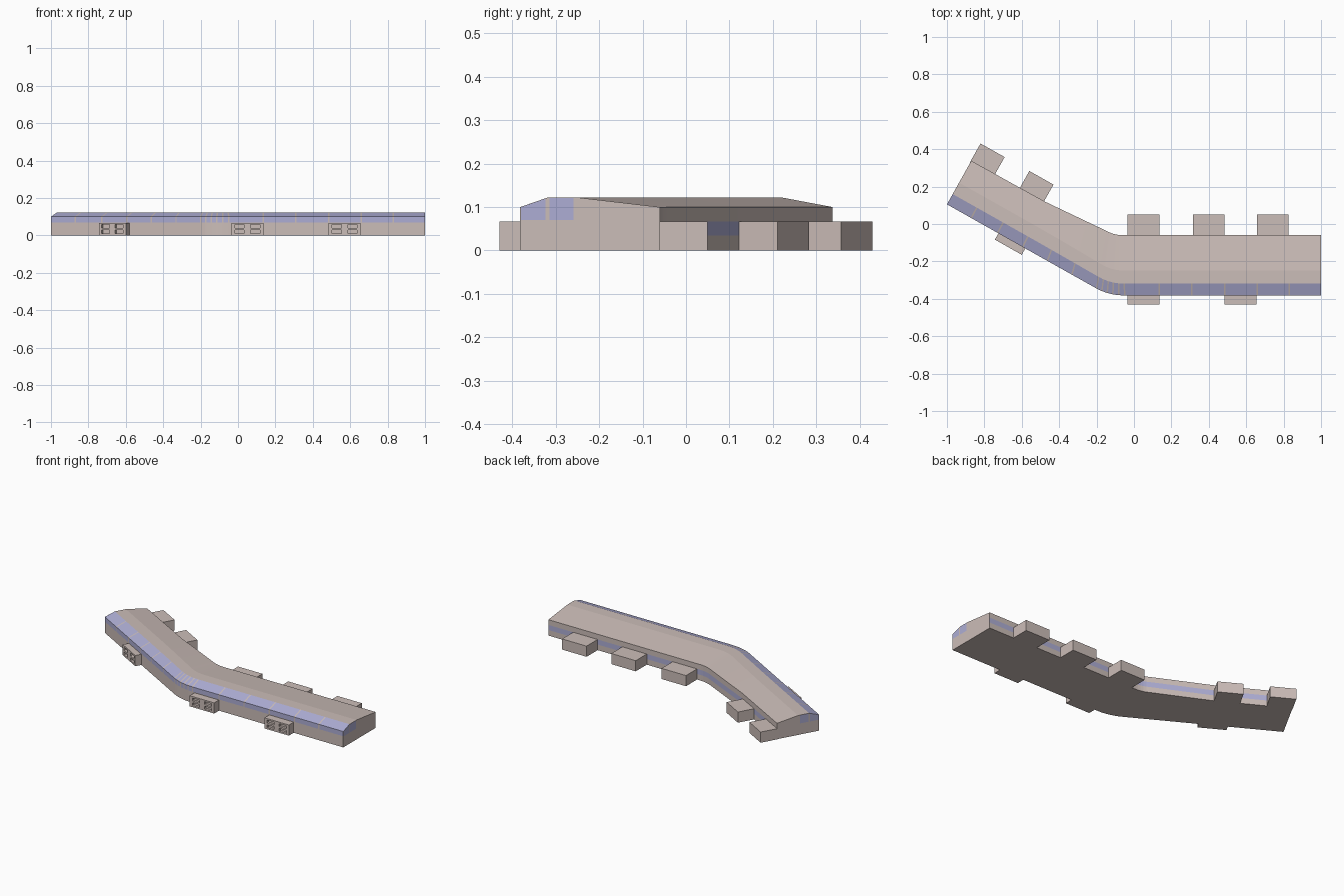
import bpy, bmesh, math
from mathutils import Vector, Matrix

if "Cube" in bpy.data.objects:
    bpy.data.objects.remove(bpy.data.objects["Cube"])


def material(name, rgb):
    m = bpy.data.materials.new(name)
    m.diffuse_color = (*rgb, 1)
    m.use_nodes = True
    m.node_tree.nodes["Principled BSDF"].inputs["Base Color"].default_value = m.diffuse_color
    return m


STONE = material("stone", (0.60, 0.51, 0.48))
GLASS = material("glass", (0.42, 0.42, 0.66))


def new_object(name, bm, mats):
    me = bpy.data.meshes.new(name)
    bmesh.ops.recalc_face_normals(bm, faces=bm.faces)
    bm.to_mesh(me)
    bm.free()
    for m in mats:
        me.materials.append(m)
    ob = bpy.data.objects.new(name, me)
    bpy.context.collection.objects.link(ob)
    return ob


def lerp(a, b, t):
    return (a[0].lerp(b[0], t), a[1].lerp(b[1], t))


def pair(fx, fy, bx, by):
    return (Vector((fx, fy)), Vector((bx, by)))


def curve(a, c, b, t):
    return a.lerp(c, t).lerp(c.lerp(b, t), t)


# Plan: pairs of front-edge and back-edge points, right end to left end
right = pair(1, -.382, 1, -.06)
bend_a = pair(-.05, -.382, -.06, -.06)
corner = pair(-.132, -.382, -.105, -.06)
bend_b = pair(-.2, -.345, -.145, -.038)
knee = pair(-.595, -.123, -.475, .119)
left = pair(-1, .105, -.87, .338)

centres = [right]
centres += [pair(x, -.382, x, -.06) for x in (.83, .66, .485, .31, .135)]
centres += [tuple(curve(bend_a[k], corner[k], bend_b[k], i / 5) for k in (0, 1)) for i in range(6)]
centres += [lerp(bend_b, knee, t) for t in (1 / 3, 2 / 3)] + [knee]
centres += [lerp(knee, left, t) for t in (.33, .68)] + [left]

# Each inner station becomes a narrow mullion between two stations
stations, mullion_strips = [right], set()
for a, b, c in zip(centres, centres[1:], centres[2:]):
    mullion_strips.add(len(stations))
    for n in (a, c):
        stations.append(lerp(b, n, .004 / max((n[0] - b[0]).length, .01)))
stations.append(left)

# Cross-section: (inset from front edge, or None for the back edge; height)
PROFILE = [(0, 0), (0, .07), (0, .1), (.063, .122), (.133, .122),
           (None, .1), (None, .067), (None, .035), (None, 0)]


def place(station, inset, z):
    f, b = station
    p = b if inset is None else f + (b - f).normalized() * inset
    return Vector((p.x, p.y, z))


# Main hall swept along the plan, with glass strips
bm = bmesh.new()
rings = [[bm.verts.new(place(s, d, z)) for d, z in PROFILE] for s in stations]
n = len(PROFILE)
for i, (r0, r1) in enumerate(zip(rings, rings[1:])):
    for j in range(n):
        k = (j + 1) % n
        face = bm.faces.new((r0[j], r1[j], r1[k], r0[k]))
        glazed = (j in (1, 2) and i not in mullion_strips) or j == 6
        face.material_index = int(glazed)
bm.faces.new(rings[0])
bm.faces.new(rings[-1])
new_object("main_hall", bm, [STONE, GLASS])

# Glazing on the two gable ends
for name, s, out in (("right_end_glass", right, Vector((1, 0, 0))),
                     ("left_end_glass", left, Vector((-.87, .49, 0)))):
    bm = bmesh.new()
    for d0, d1, z0, z1 in ((.002, .058, .1, .119), (.067, .123, .121, .121)):
        quad = ((d0, .07), (d1, .07), (d1, z1), (d0, z0))
        bm.faces.new([bm.verts.new(place(s, d, z) + out * .0015) for d, z in quad])
    bm.normal_update()
    for f in bm.faces:
        if f.normal.dot(out) < 0:
            f.normal_flip()
    me = bpy.data.meshes.new(name)
    bm.to_mesh(me)
    bm.free()
    me.materials.append(GLASS)
    bpy.context.collection.objects.link(bpy.data.objects.new(name, me))


# Annex boxes: origin at the middle of the outer face, local -y facing out
def add_cube(bm, x0, x1, y0, y1, z0, z1):
    m = Matrix.Translation(((x0 + x1) / 2, (y0 + y1) / 2, (z0 + z1) / 2))
    m = m @ Matrix.Diagonal((x1 - x0, y1 - y0, z1 - z0, 1))
    bmesh.ops.create_cube(bm, size=1, matrix=m)


def annex(name, x, y, angle, width, depth, windows=False):
    place_m = Matrix.Translation((x, y, 0)) @ Matrix.Rotation(math.radians(angle), 4, 'Z')
    bm = bmesh.new()
    add_cube(bm, -width / 2, width / 2, 0, depth, 0, .067)
    ob = new_object(name, bm, [STONE])
    ob.matrix_world = place_m
    if not windows:
        return
    # Four recessed windows
    bm = bmesh.new()
    for wx in (-.042, .042):
        for z in (.010, .039):
            add_cube(bm, wx - .025, wx + .025, -.02, .015, z, z + .018)
    cutter = new_object(name + "_window_cutter", bm, [STONE])
    cutter.matrix_world = place_m
    cutter.hide_render = True
    cutter.hide_viewport = True
    cutter.display_type = 'WIRE'
    mod = ob.modifiers.new("windows", 'BOOLEAN')
    mod.operation = 'DIFFERENCE'
    mod.object = cutter
    mod.solver = 'EXACT'


for i, x in enumerate((.05, .4, .742)):
    annex(f"back_annex_{i + 1}", x, .05, 180, .17, .125)
for i, x in enumerate((.05, .57)):
    annex(f"front_annex_{i + 1}", x, -.43, 0, .17, .065, True)
annex("front_wing_annex", -.672, -.124, -29.4, .165, .065, True)
annex("back_wing_annex_1", -.756, .394, 150.6, .148, .115)
annex("back_wing_annex_2", -.495, .247, 150.6, .148, .115)
